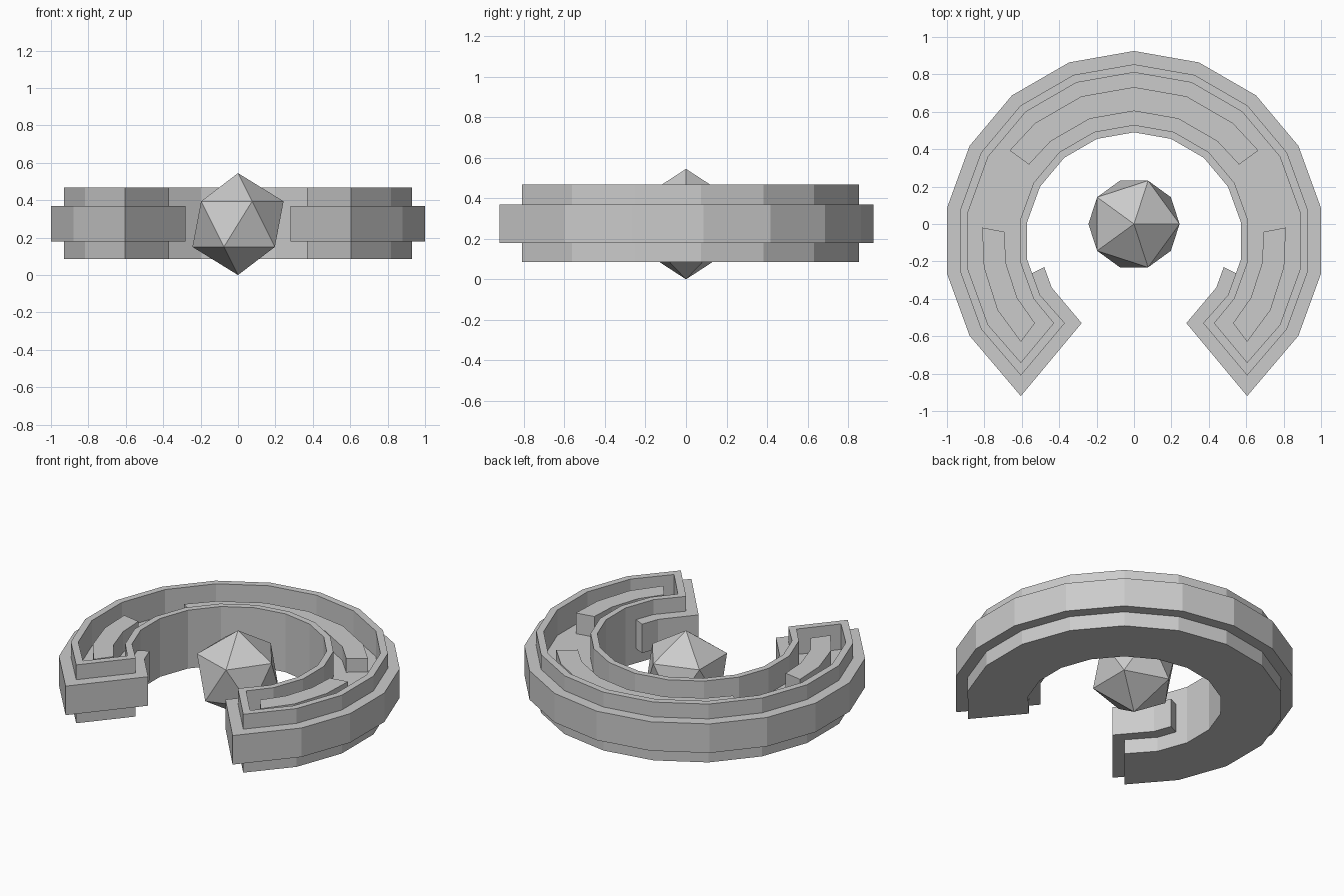
import bpy, bmesh
from math import sin, cos, radians

cube = bpy.data.objects.get("Cube")
if cube:
    bpy.data.objects.remove(cube, do_unlink=True)

grey = bpy.data.materials.new("light_grey")
grey.use_nodes = True
colour = (0.6, 0.6, 0.6, 1)
grey.diffuse_color = colour
grey.node_tree.nodes["Principled BSDF"].inputs["Base Color"].default_value = colour

CENTRE_Y = -0.09                      # centre of the ring's arcs
SWEEP = [90, 70, 50, 30, 10, -10, -30]


def arc(radius, angles):
    return [(radius * cos(radians(a)), CENTRE_Y + radius * sin(radians(a))) for a in angles]


def flip(points):
    """Mirror a run of points across x and reverse its order."""
    return [(-x, y) for x, y in reversed(points)]


def add_object(name, bm):
    bmesh.ops.recalc_face_normals(bm, faces=bm.faces)
    mesh = bpy.data.meshes.new(name)
    bm.to_mesh(mesh)
    bm.free()
    mesh.materials.append(grey)
    obj = bpy.data.objects.new(name, mesh)
    bpy.context.collection.objects.link(obj)
    return obj


def loft(name, levels):
    """Join matching outlines, each (points, height), and cap both ends."""
    bm = bmesh.new()
    loops = [[bm.verts.new((x, y, z)) for x, y in pts] for pts, z in levels]
    for low, high in zip(loops, loops[1:]):
        n = len(low)
        for i in range(n):
            j = (i + 1) % n
            bm.faces.new((low[i], low[j], high[j], high[i]))
    bm.faces.new(loops[0])
    bm.faces.new(loops[-1])
    return add_object(name, bm)


def horseshoe(outer, ends, inner):
    """Closed outline: outer run, right end, inner run, left end."""
    inner_left = flip(inner)[1:]
    outer_left = flip(outer)[:-1]
    return outer + ends + inner + inner_left + flip(ends) + outer_left


def hull_outline(outer_r, inner_r, tip_y, end_x):
    return horseshoe(arc(outer_r, SWEEP), [(0.605, tip_y), (end_x, -0.53)],
                     arc(inner_r, SWEEP[::-1]))


# Ring hull with an open channel in its top
hull = hull_outline(0.944, 0.58, -0.81, 0.37)
channel = hull_outline(0.9, 0.62, -0.74, 0.43)
loft("ring_hull", [(hull, 0.085), (hull, 0.467), (channel, 0.467), (channel, 0.3)])

# Belt around the outside, wrapping the pointed ends
belt_ends = [(0.605, -0.92), (0.28, -0.53), (0.44, -0.34), (0.48, -0.23),
             (0.56, -0.27), (0.52, -0.39), (0.4, -0.53), (0.605, -0.775)]
belt = horseshoe(arc(1.015, SWEEP), belt_ends, arc(0.922, SWEEP[::-1]))
loft("outer_belt", [(belt, 0.18), (belt, 0.37)])

# Raised bar along the back of the channel
back_angles = [36, 50, 70, 90, 110, 130, 144]
back = arc(0.822, back_angles) + arc(0.694, back_angles[::-1])
loft("back_bar", [(back, 0.3), (back, 0.39)])

# Raised bars in the two front arms
side = (arc(0.815, [5, -10]) + [(0.73, -0.46), (0.605, -0.63), (0.53, -0.53)]
        + arc(0.695, [-26, -10, 4]))
for name, points in (("left_bar", side), ("right_bar", flip(side))):
    loft(name, [(points, 0.3), (points, 0.435)])

# Faceted core floating in the middle
bm = bmesh.new()
bmesh.ops.create_icosphere(bm, subdivisions=1, radius=0.2725)
core = add_object("core", bm)
core.location.z = 0.2725
